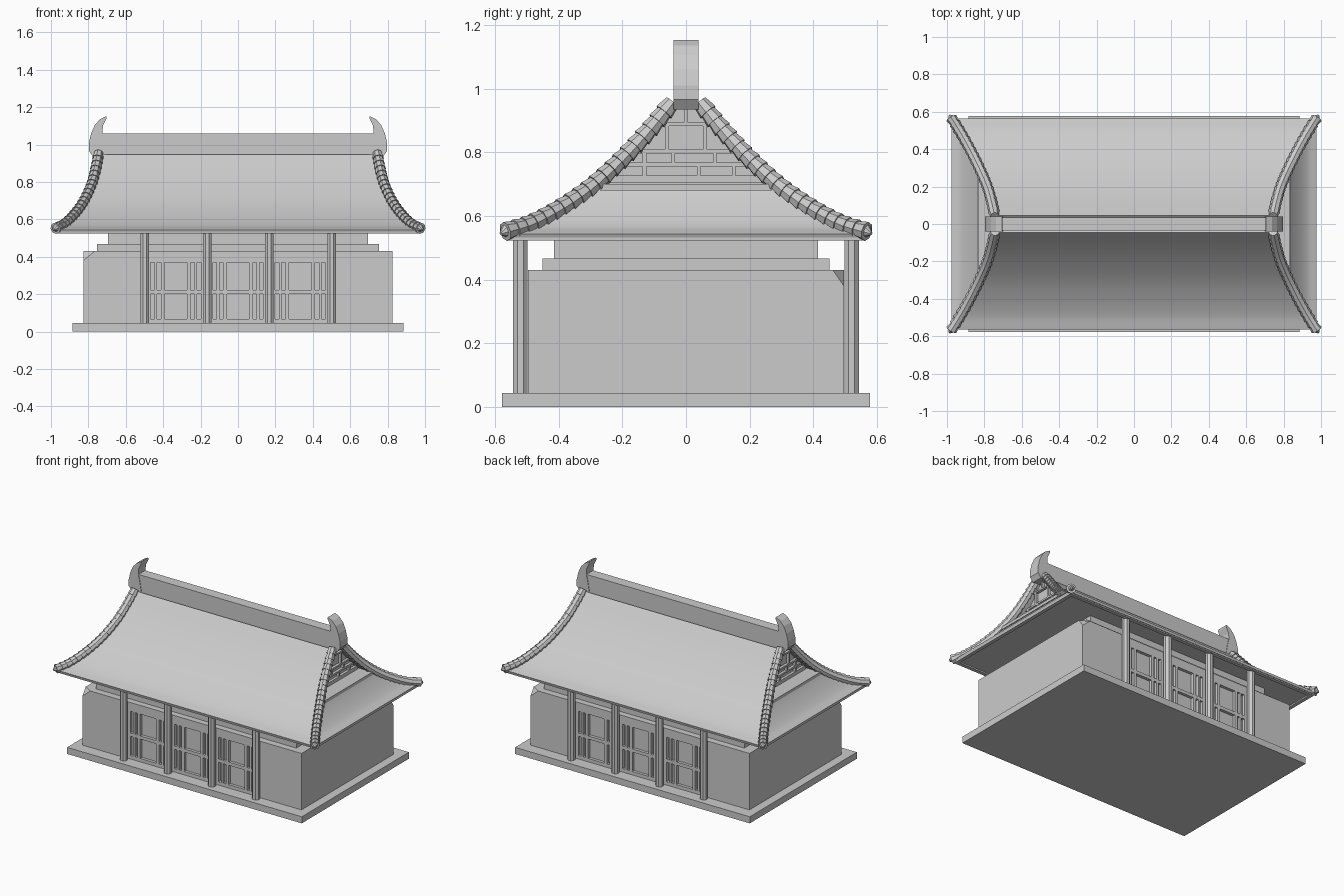
import bpy, bmesh, math
from mathutils import Vector

if "Cube" in bpy.data.objects:
    bpy.data.objects.remove(bpy.data.objects["Cube"])

stone = bpy.data.materials.new("light grey")
stone.use_nodes = True
GREY = (0.6, 0.6, 0.6, 1)
stone.diffuse_color = GREY
stone.node_tree.nodes["Principled BSDF"].inputs["Base Color"].default_value = GREY


def finish(bm, name, smooth=False):
    bmesh.ops.recalc_face_normals(bm, faces=bm.faces)
    mesh = bpy.data.meshes.new(name)
    bm.to_mesh(mesh)
    bm.free()
    mesh.materials.append(stone)
    for p in mesh.polygons:
        p.use_smooth = smooth
    obj = bpy.data.objects.new(name, mesh)
    bpy.context.collection.objects.link(obj)
    return obj


def add_box(bm, x0, x1, y0, y1, z0, z1):
    verts = bmesh.ops.create_cube(bm, size=1)["verts"]
    for v in verts:
        v.co = (x1 if v.co.x > 0 else x0, y1 if v.co.y > 0 else y0, z1 if v.co.z > 0 else z0)


def box(name, *bounds):
    bm = bmesh.new()
    add_box(bm, *bounds)
    return finish(bm, name)


def block(name, hx, hy, z0, z1):
    return box(name, -hx, hx, -hy, hy, z0, z1)


def prism(name, outline, axis, lo, hi):
    """Extrude a 2D outline along x or y."""
    bm = bmesh.new()
    place = (lambda a, b: (lo, a, b)) if axis == "x" else (lambda a, b: (a, lo, b))
    face = bm.faces.new([bm.verts.new(place(a, b)) for a, b in outline])
    ext = bmesh.ops.extrude_face_region(bm, geom=[face])["geom"]
    shift = Vector((hi - lo, 0, 0)) if axis == "x" else Vector((0, hi - lo, 0))
    for v in ext:
        if isinstance(v, bmesh.types.BMVert):
            v.co += shift
    return finish(bm, name)


def spline(points, steps):
    """Catmull-Rom curve through the points."""
    p = [Vector(q) for q in points]
    p = [2 * p[0] - p[1]] + p + [2 * p[-1] - p[-2]]
    out = []
    for i in range(1, len(p) - 2):
        a, b, c, d = p[i - 1:i + 3]
        for s in range(steps):
            t = s / steps
            out.append(0.5 * (2 * b + (c - a) * t + (2 * a - 5 * b + 4 * c - d) * t ** 2
                              + (3 * b - a - 3 * c + d) * t ** 3))
    return out + [p[-2]]


def sheet(name, rows):
    """Smooth curved roof panel from pairs of end points."""
    bm = bmesh.new()
    pairs = [(bm.verts.new(a), bm.verts.new(b)) for a, b in rows]
    for (a, b), (c, d) in zip(pairs, pairs[1:]):
        bm.faces.new((a, b, d, c))
    bmesh.ops.recalc_face_normals(bm, faces=bm.faces)
    if sum(f.normal.z for f in bm.faces) < 0:
        bmesh.ops.reverse_faces(bm, faces=bm.faces)
    base = bmesh.ops.solidify(bm, geom=bm.faces[:], thickness=0.015)
    obj = finish(bm, name)
    bpy.context.view_layer.objects.active = obj
    obj.select_set(True)
    bpy.ops.object.shade_smooth_by_angle(angle=math.radians(35))
    obj.select_set(False)
    return obj


def chip(obj, corner, size):
    """Slice one corner off a block."""
    bm = bmesh.new()
    bm.from_mesh(obj.data)
    sx, sy, sz = (math.copysign(1, c) for c in corner)
    co = Vector(corner) - Vector((sx * size[0], 0, 0))
    normal = Vector((sx / size[0], sy / size[1], sz / size[2])).normalized()
    bmesh.ops.bisect_plane(bm, geom=bm.verts[:] + bm.edges[:] + bm.faces[:],
                           plane_co=co, plane_no=normal, clear_outer=True)
    bmesh.ops.holes_fill(bm, edges=[e for e in bm.edges if e.is_boundary])
    bmesh.ops.recalc_face_normals(bm, faces=bm.faces)
    bm.to_mesh(obj.data)
    bm.free()


# Plinth, hall core and the stepped tiers under the roof
block("plinth", 0.885, 0.577, 0, 0.045)
block("hall_core", 0.52, 0.472, 0.045, 0.43)
block("upper_tier", 0.755, 0.45, 0.43, 0.467)
block("roof_support", 0.695, 0.415, 0.467, 0.535)

# Solid end walls, each with one broken top corner
for side, label in ((-1, "right"), (1, "left")):
    x0, x1 = sorted((side * 0.51, side * 0.826))
    wall = box(label + "_wall", x0, x1, -0.496, 0.496, 0.045, 0.43)
    chip(wall, (side * 0.826, side * 0.496, 0.43), (0.06, 0.035, 0.05))

# Lattice doors and columns on both long faces
for face, label in ((-1, "front"), (1, "back")):
    y0, y1 = sorted((face * 0.465, face * 0.492))
    bm = bmesh.new()
    for z0, z1 in ((0.045, 0.068), (0.2, 0.222), (0.37, 0.43)):
        add_box(bm, -0.51, 0.51, y0, y1, z0, z1)
    for bay in (-0.333, 0, 0.333):
        for offset, half in ((0.07, 0.01), (0.107, 0.007), (0.151, 0.016)):
            for s in (-1, 1):
                x = bay + s * offset
                add_box(bm, x - half, x + half, y0, y1, 0.045, 0.43)
    finish(bm, label + "_door_lattice")
    for i in range(4):
        bpy.ops.mesh.primitive_cylinder_add(vertices=8, radius=0.025, depth=0.49,
                                            location=(-0.498 + i * 0.333, face * 0.52, 0.29),
                                            rotation=(0, 0, math.pi / 8))
        column = bpy.context.object
        column.name = label + "_column"
        column.data.materials.append(stone)

# Flat eave soffit with a rim
block("eave_soffit", 0.965, 0.55, 0.532, 0.546)
bm = bmesh.new()
for s in (-1, 1):
    xs, ys = sorted((s * 0.945, s * 0.97)), sorted((s * 0.53, s * 0.555))
    add_box(bm, *xs, -0.555, 0.555, 0.523, 0.546)
    add_box(bm, -0.97, 0.97, *ys, 0.523, 0.546)
finish(bm, "eave_rim")

# Hip curve shared by the roof panels and tile ridges
hip = spline([(0.745, 0.045, 0.955), (0.762, 0.12, 0.865), (0.785, 0.2, 0.78),
              (0.828, 0.3, 0.69), (0.878, 0.4, 0.622), (0.928, 0.49, 0.575),
              (0.975, 0.565, 0.552)], 6)
panel = [p - Vector((0, 0, 0.008)) for p in hip]


def flip(p, sx, sy):
    return Vector((p.x * sx, p.y * sy, p.z))


for s, label in ((-1, "front"), (1, "back")):
    sheet(label + "_roof", [(flip(p, -1, s), flip(p, 1, s)) for p in panel])
for s, label in ((-1, "right"), (1, "left")):
    lower = [p for p in panel if p.z < 0.71]
    sheet(label + "_roof", [(flip(p, s, -1), flip(p, s, 1)) for p in lower])

    # Recessed gable wall, its sill and lattice
    slope = [(p.y, p.z - 0.01) for p in panel if p.z >= 0.68]
    outline = slope + [(-y, z) for y, z in reversed(slope)]
    prism(label + "_gable_wall", outline, "x", s * 0.69, s * 0.72)
    sx = sorted((s * 0.71, s * 0.835))
    box(label + "_gable_ledge", *sx, -0.27, 0.27, 0.68, 0.7)
    bm = bmesh.new()
    bx = sorted((s * 0.71, s * 0.738))
    for z, half, t in ((0.715, 0.24, 0.012), (0.762, 0.2, 0.006),
                       (0.803, 0.16, 0.006), (0.888, 0.075, 0.005)):
        add_box(bm, *bx, -half, half, z - t, z + t)
    for z0, z1, ys in ((0.72, 0.762, (-0.13, 0.04, 0.15)), (0.762, 0.803, (-0.13, -0.04, 0.09)),
                       (0.803, 0.888, (-0.06, 0.06)), (0.888, 0.94, (0,))):
        for y in ys:
            add_box(bm, *bx, y - 0.006, y + 0.006, z0, z1)
    finish(bm, label + "_gable_lattice")

# Overlapping tiles stepping down each hip
TILES = 20
lengths = [0]
for a, b in zip(hip, hip[1:]):
    lengths.append(lengths[-1] + (b - a).length)


def along(d):
    i = max(k for k in range(len(hip) - 1) if lengths[k] <= d)
    return hip[i].lerp(hip[i + 1], (d - lengths[i]) / (lengths[i + 1] - lengths[i]))


for sx in (-1, 1):
    for sy in (-1, 1):
        bm = bmesh.new()
        for i in range(TILES):
            a = flip(along(lengths[-1] * i / TILES), sx, sy)
            b = flip(along(lengths[-1] * (i + 1) / TILES), sx, sy)
            verts = bmesh.ops.create_cone(bm, cap_ends=True, segments=8, radius1=0.024,
                                          radius2=0.031, depth=(b - a).length * 1.15)["verts"]
            turn = (b - a).to_track_quat("Z", "Y")
            for v in verts:
                v.co = turn @ v.co + (a + b) / 2
        # pointed end tile
        tip = flip(Vector((0.979, 0.57, 0.55)), sx, sy)
        verts = bmesh.ops.create_cone(bm, cap_ends=True, segments=8, radius1=0.027,
                                      radius2=0.006, depth=0.03)["verts"]
        turn = Vector((sx * 0.5, sy * 0.6, -0.3)).to_track_quat("Z", "Y")
        for v in verts:
            v.co = turn @ v.co + tip
        finish(bm, "hip_tiles")

# Main ridge and its curled horn ends
block("main_ridge", 0.745, 0.036, 0.935, 1.06)
horn = [(0.70, 0.935), (0.775, 0.935), (0.797, 0.965), (0.797, 1.01), (0.785, 1.06), (0.765, 1.105),
        (0.738, 1.135), (0.705, 1.152), (0.703, 1.14), (0.722, 1.1), (0.725, 1.06), (0.715, 1.02)]
for s, label in ((-1, "right"), (1, "left")):
    prism(label + "_ridge_horn", [(s * x, z) for x, z in horn], "y", -0.039, 0.039)
